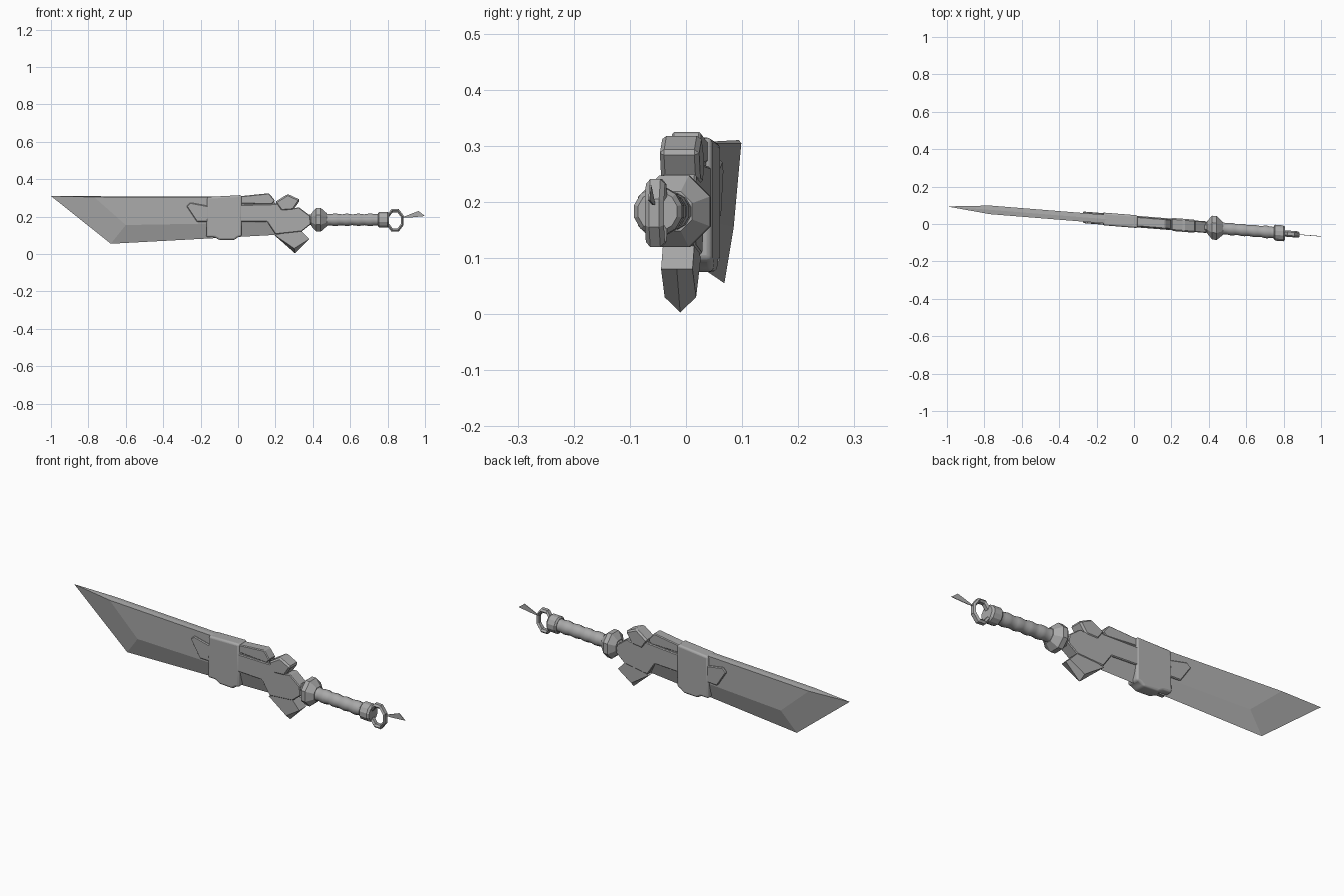
import bpy, bmesh, math

if "Cube" in bpy.data.objects:
    bpy.data.objects.remove(bpy.data.objects["Cube"])

steel = bpy.data.materials.new("grey steel")
steel.use_nodes = True
GREY = (0.4, 0.4, 0.4, 1)
steel.diffuse_color = GREY
steel.node_tree.nodes["Principled BSDF"].inputs["Base Color"].default_value = GREY

AXIS_Z = 0.183


def finish(name, bm, bevel=0, segments=1, smooth=False):
    # The whole sword leans slightly across its length
    bmesh.ops.remove_doubles(bm, verts=bm.verts, dist=0.0001)
    bmesh.ops.recalc_face_normals(bm, faces=bm.faces)
    for v in bm.verts:
        v.co.y += 0.014 - 0.08 * v.co.x
    mesh = bpy.data.meshes.new(name)
    bm.to_mesh(mesh)
    bm.free()
    mesh.materials.append(steel)
    obj = bpy.data.objects.new(name, mesh)
    bpy.context.collection.objects.link(obj)
    if bevel:
        mod = obj.modifiers.new("edge", "BEVEL")
        mod.width, mod.segments = bevel, segments
        mod.limit_method = "ANGLE"
    if smooth:
        bpy.ops.object.select_all(action="DESELECT")
        obj.select_set(True)
        bpy.context.view_layer.objects.active = obj
        bpy.ops.object.shade_smooth_by_angle(angle=math.radians(40))
    return obj


def faceted(name, rim, face, half, **kw):
    # Mid-plane rim joined to a matching face outline on either side
    bm = bmesh.new()
    n = len(rim)
    mid = [bm.verts.new((x, 0, z)) for x, z in rim]
    for side in (-1, 1):
        out = [bm.verts.new((x, side * half, z)) for x, z in face]
        bm.faces.new(out)
        for i in range(n):
            j = (i + 1) % n
            bm.faces.new((mid[i], mid[j], out[j], out[i]))
    return finish(name, bm, **kw)


def slab(name, outline, half, **kw):
    bm = bmesh.new()
    front = bm.faces.new([bm.verts.new((x, -half, z)) for x, z in outline])
    grown = bmesh.ops.extrude_face_region(bm, geom=[front])["geom"]
    for v in grown:
        if isinstance(v, bmesh.types.BMVert):
            v.co.y = half
    return finish(name, bm, **kw)


def lathe(name, profile, sides, **kw):
    # Rings of given radius along the handle axis
    bm = bmesh.new()
    rings = []
    for x, r in profile:
        ring = []
        for k in range(sides):
            a = math.tau * (k + 0.5) / sides
            ring.append(bm.verts.new((x, r * math.cos(a), AXIS_Z + r * math.sin(a))))
        rings.append(ring)
    for a, b in zip(rings, rings[1:]):
        for k in range(sides):
            m = (k + 1) % sides
            bm.faces.new((a[k], a[m], b[m], b[k]))
    bm.faces.new(rings[0])
    bm.faces.new(rings[-1])
    return finish(name, bm, **kw)


# Broad single-edged blade with a bevelled cutting edge and slanted tip
faceted("blade",
        [(-1, 0.31), (-0.68, 0.055), (0.25, 0.105), (0.18, 0.305)],
        [(-0.77, 0.305), (-0.6, 0.155), (0.25, 0.17), (0.18, 0.305)], 0.023)

# Raised block on the blade spine
slab("spine_block", [(0.0, 0.27), (0.0, 0.308), (0.165, 0.325), (0.198, 0.285), (0.18, 0.265)],
     0.026, bevel=0.004)

# Central guard plate: claw, strip and flared shoulder
slab("guard_plate",
     [(-0.275, 0.255), (-0.255, 0.275), (-0.165, 0.258), (0.2, 0.268), (0.235, 0.285),
      (0.30, 0.245), (0.325, 0.25), (0.385, 0.205), (0.39, 0.16), (0.34, 0.12),
      (0.2, 0.105), (0.155, 0.172), (-0.22, 0.172)],
     0.031, bevel=0.004)

# Band wrapped around the blade
slab("band",
     [(-0.165, 0.305), (0.02, 0.315), (0.02, 0.095), (0.0, 0.09), (-0.02, 0.075),
      (-0.10, 0.075), (-0.125, 0.09), (-0.17, 0.09)],
     0.034, bevel=0.01, segments=3, smooth=True)

# Upper and lower guard prongs
slab("upper_prong", [(0.197, 0.278), (0.265, 0.321), (0.332, 0.29), (0.295, 0.235), (0.23, 0.23)],
     0.035, bevel=0.008)
lower = [(0.305, 0.003), (0.38, 0.08), (0.34, 0.122), (0.27, 0.12), (0.195, 0.10)]
faceted("lower_prong", lower, [(0.30, 0.03)] + lower[1:], 0.028)

# Faceted bead collar
lathe("neck", [(0.37, 0.03), (0.41, 0.03)], 8)
lathe("collar", [(0.39, 0.035), (0.418, 0.069), (0.442, 0.069), (0.475, 0.038)], 8)

# Wrapped grip with gentle ripples
steps = 18
lathe("grip", [(0.46 + 0.3 * i / steps, 0.034 + 0.0025 * math.cos(i * 1.7) - 0.002 * math.sin(math.pi * i / steps))
               for i in range(steps + 1)], 12, smooth=True)
lathe("grip_cap", [(0.748, 0.036), (0.755, 0.044), (0.798, 0.044), (0.808, 0.036)], 12)

# Octagonal pommel ring
bm = bmesh.new()
count = 8
loops = []
for i in range(count):
    a = math.tau * (i + 0.5) / count
    section = [(0.74, 0.009), (0.74, -0.009), (0.9, -0.017), (1.06, -0.009), (1.06, 0.009), (0.9, 0.017)]
    loops.append([bm.verts.new((0.84 + 0.047 * s * math.cos(a), y, 0.18 + 0.062 * s * math.sin(a)))
                  for s, y in section])
for i in range(count):
    a, b = loops[i], loops[(i + 1) % count]
    for k in range(len(a)):
        m = (k + 1) % len(a)
        bm.faces.new((a[k], a[m], b[m], b[k]))
finish("pommel_ring", bm)

# Thin cloth tail
slab("tail", [(0.875, 0.195), (0.965, 0.23), (1.0, 0.203), (0.91, 0.194)], 0.0015)
